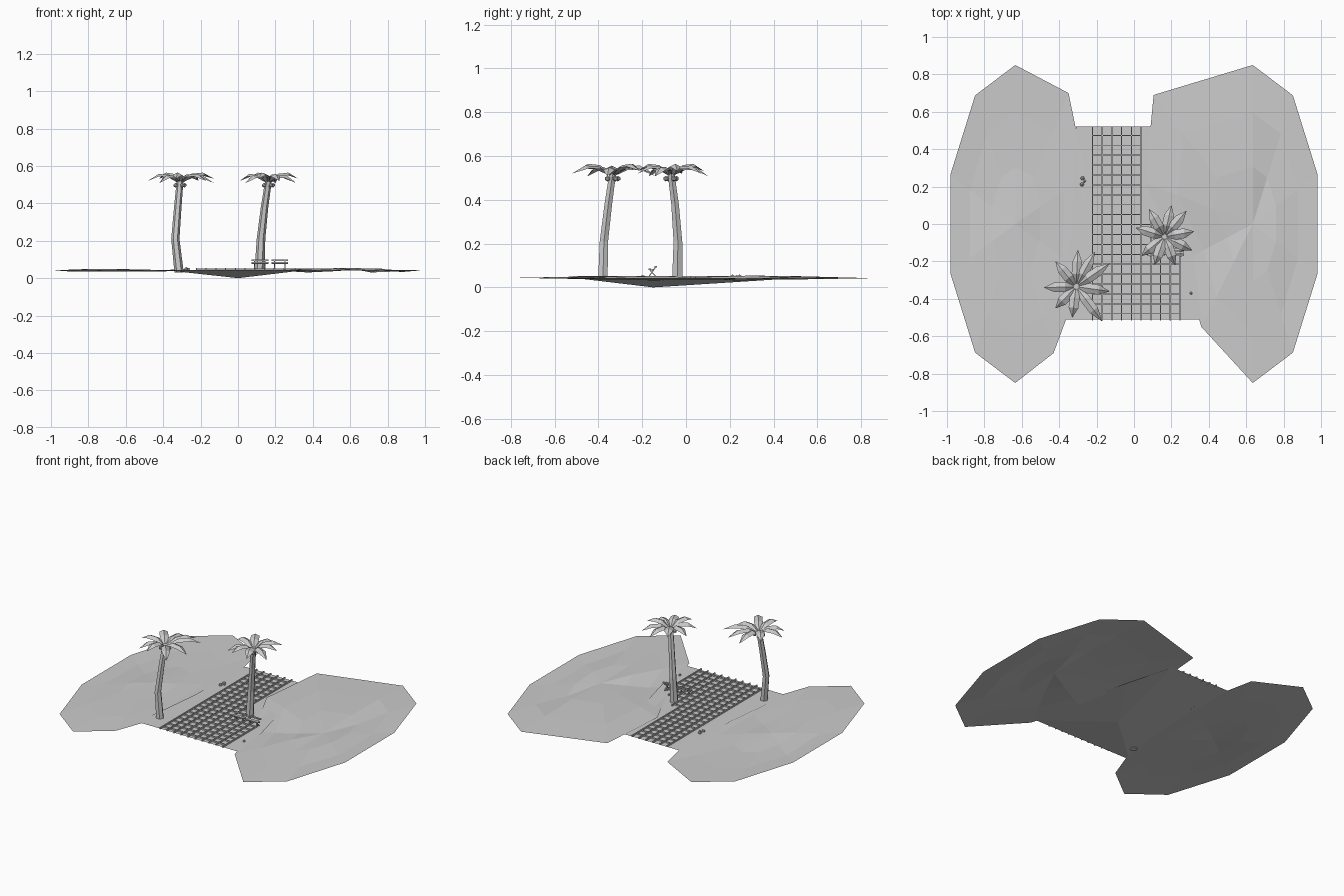
import bpy, bmesh, math, random
from mathutils import Vector

if "Cube" in bpy.data.objects:
    bpy.data.objects.remove(bpy.data.objects["Cube"])
random.seed(4)


def make(name, verts, faces):
    me = bpy.data.meshes.new(name)
    me.from_pydata([tuple(v) for v in verts], [], faces)
    bm = bmesh.new()
    bm.from_mesh(me)
    bmesh.ops.recalc_face_normals(bm, faces=bm.faces[:])
    up = sum(f.normal.z * f.calc_area() for f in bm.faces)
    if up < -1e-4:
        bmesh.ops.reverse_faces(bm, faces=bm.faces[:])
    bm.to_mesh(me)
    bm.free()
    ob = bpy.data.objects.new(name, me)
    bpy.context.collection.objects.link(ob)
    return ob


def bars(name, segs, w, h):
    """Many straight square bars, each between two points, in one object."""
    vs, fs = [], []
    for a, b in segs:
        a, b = Vector(a), Vector(b)
        d = (b - a).normalized()
        s = d.cross(Vector((0, 0, 1)) if abs(d.z) < .95 else Vector((1, 0, 0))).normalized()
        u = s.cross(d)
        n = len(vs)
        for p in (a, b):
            vs += [p + s * w * i / 2 + u * h * j / 2 for i, j in ((-1, -1), (1, -1), (1, 1), (-1, 1))]
        fs += [[n + i, n + (i + 1) % 4, n + 4 + (i + 1) % 4, n + 4 + i] for i in range(4)]
        fs += [[n + 3, n + 2, n + 1, n], [n + 4, n + 5, n + 6, n + 7]]
    return make(name, vs, fs)


def dune(name, cx, moved, centre_z, bump):
    """Ten-sided oval sand sheet; some shore points are moved inward."""
    outer = []
    for i in range(10):
        a = math.radians(18 + 36 * i)
        x, y = cx + .365 * math.cos(a), .85 * math.sin(a)
        outer.append(moved.get(i, (x, y, .042)))
    vs, fs = [Vector(p) for p in outer], []
    c = Vector((cx, 0, centre_z))
    for k, s in enumerate((.7, .36)):
        for p in outer:
            q = c.lerp(Vector(p), s)
            q.z = .042 + random.uniform(-bump, bump)
            vs.append(q)
        fs += [[k * 10 + i, k * 10 + (i + 1) % 10, k * 10 + 10 + (i + 1) % 10, k * 10 + 10 + i] for i in range(10)]
    vs.append(c)
    fs += [[20 + i, 20 + (i + 1) % 10, 30] for i in range(10)]
    return make(name, vs, fs)


# sand on both sides
dune("left_dune", -.635, {0: (-.26, .26, .045), 1: (-.35, .70, .045),
                          9: (-.27, -.26, .04), 8: (-.43, -.69, .042)}, .048, .009)
dune("right_dune", .635, {3: (.105, .69, .045), 4: (.06, .22, .05),
                          5: (.26, -.2, .04), 6: (.36, -.55, .042)}, .045, .014)

# road bed with a shallow sagging underside
edge = [(-.39, -.51), (.36, -.51), (.32, -.2), (.22, .2), (.13, .52), (-.31, .52), (-.33, 0)]
n = len(edge)
make("road_bed", [(x, y, .043) for x, y in edge] + [(0, -.15, .0)],
     [list(range(n))] + [[(i + 1) % n, i, n] for i in range(n)])

# lattice on the road
xs = [-.222 + .052 * i for i in range(10)]
top = [.52 if i < 6 else .02 - .055 * (i - 6) for i in range(10)]
long_bars = [((x, -.515, .047), (x, t, .047)) for x, t in zip(xs, top)]
cross = []
for k in range(19):
    y = -.48 + .053 * k
    right = max(x for x, t in zip(xs, top) if t > y)
    cross.append(((xs[0], y, .047), (right, y, .047)))
bars("lattice_long_bars", long_bars, .006, .012)
bars("lattice_cross_bars", cross, .005, .01)


def palm(name, path, tips):
    """Six-sided bent trunk, folded leaf fronds and a few nuts."""
    vs, fs = [], []
    for k, (x, y, z, r) in enumerate(path):
        for i in range(6):
            a = math.tau * i / 6
            vs.append((x + r * math.cos(a), y + r * math.sin(a), z))
        if k:
            b = 6 * k
            fs += [[b - 6 + i, b - 6 + (i + 1) % 6, b + (i + 1) % 6, b + i] for i in range(6)]
    fs += [list(range(6))[::-1], [len(vs) - 6 + i for i in range(6)]]
    make(name + "_trunk", vs, fs)
    c = Vector((path[-1][0], path[-1][1], .515))
    vs, fs = [], []
    for k, (tx, ty) in enumerate(tips):
        d = Vector((tx, ty, c.z)) - c
        side = Vector((-d.y, d.x, 0)).normalized()
        lift = .012 * (k % 3)
        b = len(vs)
        for t, z, w in ((.04, 0, .01), (.35, .035, .027), (.68, .033, .026), (1, -.006, .001)):
            p = c + d * t + Vector((0, 0, z + lift * t))
            vs += [p + side * w - Vector((0, 0, w * .5)), p, p - side * w - Vector((0, 0, w * .5))]
        for i in range(3):
            q = b + 3 * i
            fs += [[q, q + 1, q + 4, q + 3], [q + 1, q + 2, q + 5, q + 4]]
    make(name + "_fronds", vs, fs)
    for i in range(4):
        a = math.tau * i / 4 + .5
        bpy.ops.mesh.primitive_ico_sphere_add(
            subdivisions=1, radius=.013,
            location=(c.x + .027 * math.cos(a), c.y + .027 * math.sin(a), .497))
        bpy.context.object.name = name + "_nut"


palm("left_palm", [(-.315, -.38, .03, .025), (-.335, -.375, .21, .022),
                   (-.322, -.355, .38, .02), (-.31, -.335, .52, .018)],
     [(-.30, -.14), (-.21, -.15), (-.13, -.21), (-.13, -.36), (-.17, -.52),
      (-.33, -.50), (-.42, -.45), (-.48, -.34), (-.42, -.20)])
palm("right_palm", [(.115, -.04, .03, .027), (.123, -.037, .21, .023),
                    (.142, -.05, .38, .02), (.163, -.068, .52, .018)],
     [(.20, .10), (.28, .07), (.32, -.04), (.31, -.14), (.22, -.22),
      (.11, -.22), (.04, -.17), (.01, -.02), (.08, .08)])

# two folding seats with crossed legs
for name, cx in (("left_seat", .117), ("right_seat", .223)):
    legs, slats = [], []
    for s in (-1, 1):
        x = cx + s * .028
        legs += [((x, -.172, .045), (x, -.138, .095)), ((x, -.132, .045), (x, -.166, .08))]
    for y, z in ((-.166, .083), (-.152, .08), (-.138, .095)):
        slats.append(((cx - .045, y, z), (cx + .045, y, z)))
    bars(name + "_legs", legs, .005, .005)
    bars(name + "_slats", slats, .012, .007)

# small stones on the sand
for x, y, r in ((-.275, .245, .012), (-.265, .23, .009), (-.278, .212, .012), (.305, -.37, .008)):
    bpy.ops.mesh.primitive_ico_sphere_add(subdivisions=1, radius=r, location=(x, y, .047))
    bpy.context.object.name = "stone"
